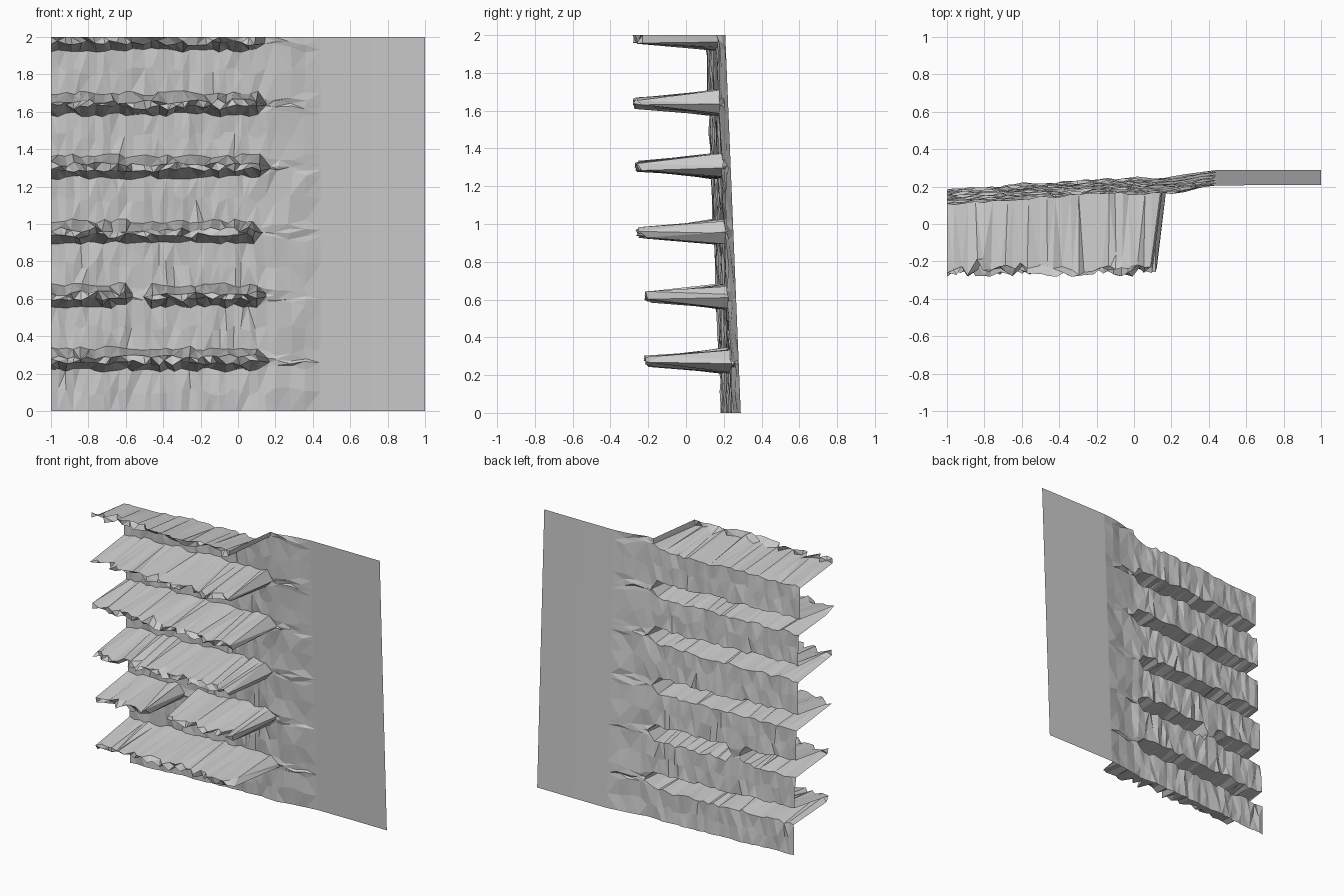
import bpy, bmesh, random
from mathutils import Vector

random.seed(7)
if "Cube" in bpy.data.objects:
    bpy.data.objects.remove(bpy.data.objects["Cube"], do_unlink=True)


def jitter(amount):
    return random.uniform(-amount, amount)


def lerp_profile(points, x):
    for (x0, y0), (x1, y1) in zip(points, points[1:]):
        if x <= x1:
            return y0 + (y1 - y0) * (x - x0) / (x1 - x0)
    return points[-1][1]


# Plan section of the leaning rock sheet
PLAN = [(-1, .185), (-.2, .24), (.22, .25), (.45, .29), (1, .29)]


def sheet_y(x, z):
    return lerp_profile(PLAN, x) - .041 * z


# Ledges: centre height, reach of the tip in y, right end in x
LEDGES = [(.275, -.19, .16), (.615, -.19, .15), (.955, -.235, .13),
          (1.305, -.24, .17), (1.64, -.25, .15), (1.985, -.25, .14)]
END = .15
GAP = (-.585, -.475)      # break in the second ledge

# Columns, denser where the ledges are
columns = [-1 + i * .04 for i in range(11)] + [-.565, -.5]
columns += [-.46 + i * .04 for i in range(15)]
columns += [END, .2, .28, .36, .44, .72, 1]

# Rows: (height, kind, ledge index); kinds are panel, base and tip
rows = [(0, "panel", 0)]
for k, (zc, reach, end) in enumerate(LEDGES):
    rows += [(zc - .17, "panel", k), (zc - .055, "base", k), (zc - .017, "tip", k)]
    if k < len(LEDGES) - 1:
        rows += [(zc + .015, "tip", k), (zc + .06, "base", k)]
    else:
        rows += [(2, "tip", k)]


def ledge_here(k, x):
    return x < END - .01 and not (k == 1 and GAP[0] < x < GAP[1])


def place(x, z, kind, k):
    zc, reach, end = LEDGES[k]
    on_edge_x, on_edge_z = abs(x) == 1, z in (0, 2)
    rough = x < .4
    present = ledge_here(k, x)
    px, pz = x, z
    if kind != "panel":
        # shift the broken end of each ledge
        px += (end - END) * max(0, 1 - abs(x - END) / .2)
        if not present and x < .3 and not on_edge_z:
            pz = zc + (z - zc) * .55
    if rough and not on_edge_x:
        px += jitter(.008)
    if rough and not on_edge_z:
        pz += jitter({"panel": .025, "base": .013, "tip": .015}[kind])
    pz = min(pz, 2)
    py = sheet_y(px, pz)
    if kind == "tip" and present:
        py = reach + jitter(.033)
        if random.random() < .12:
            py += .06
        px += jitter(.01) if not on_edge_x else 0
    elif rough:
        py += jitter(.009)
    return Vector((px, py, pz))


# Build the folded sheet with open hollow ledges
bm = bmesh.new()
grid = [[bm.verts.new(place(x, *row)) for x in columns] for row in rows]
for low, high in zip(grid, grid[1:]):
    for i in range(len(columns) - 1):
        bm.faces.new((low[i], low[i + 1], high[i + 1], high[i]))
bmesh.ops.triangulate(bm, faces=bm.faces[:], quad_method="SHORT_EDGE")

mesh = bpy.data.meshes.new("rock_wall")
bm.to_mesh(mesh)
bm.free()
wall = bpy.data.objects.new("rock_wall", mesh)
bpy.context.collection.objects.link(wall)

# Plain grey stone
stone = bpy.data.materials.new("grey_stone")
stone.use_nodes = True
colour = (.6, .6, .6, 1)
stone.diffuse_color = colour
stone.node_tree.nodes["Principled BSDF"].inputs["Base Color"].default_value = colour
mesh.materials.append(stone)
